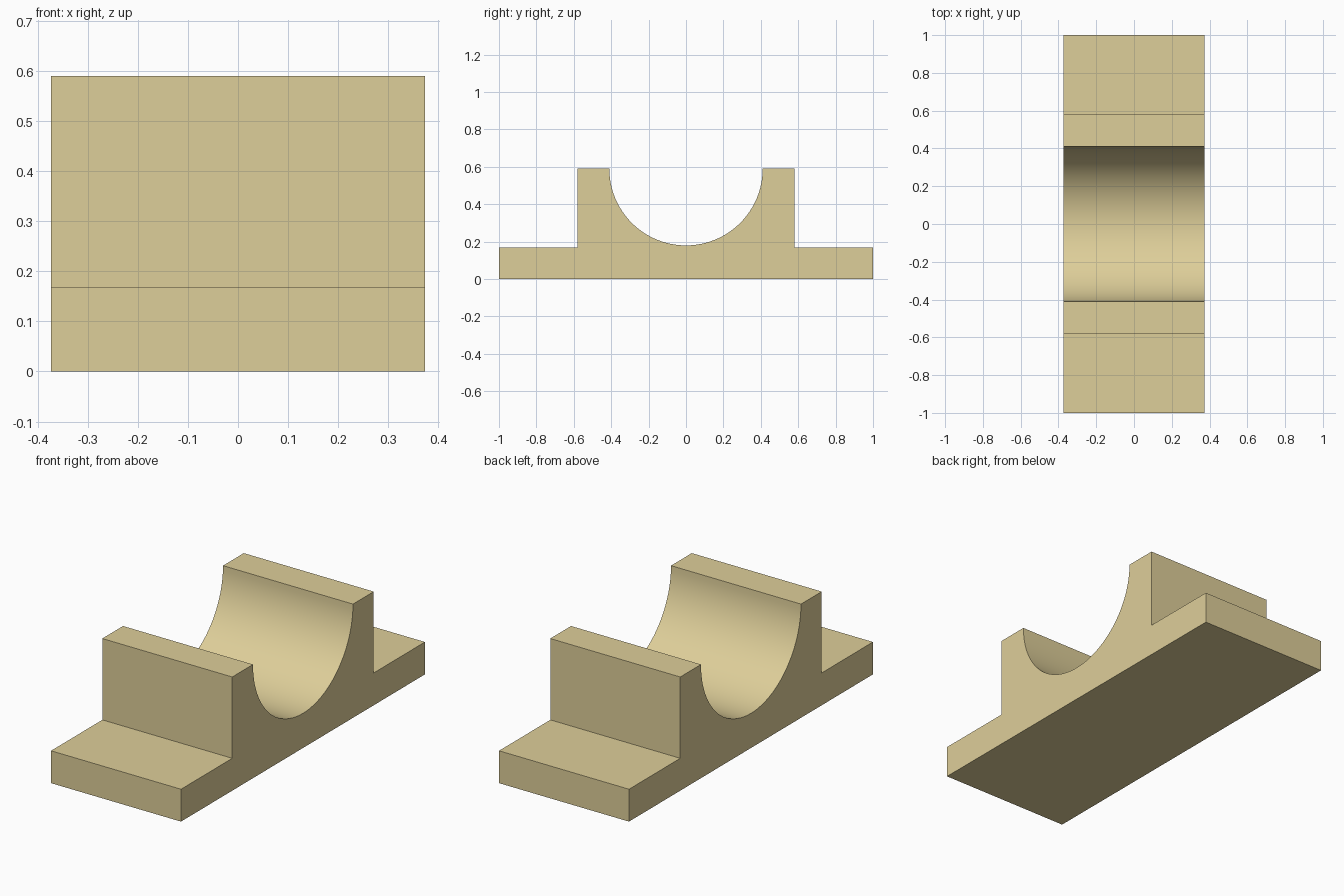
import bpy, bmesh, math

if "Cube" in bpy.data.objects:
    bpy.data.objects.remove(bpy.data.objects["Cube"])

HALF_WIDTH = 0.373   # along x
BASE_H, TOP_H = 0.168, 0.59
BLOCK_Y, RADIUS = 0.58, 0.41
SEGMENTS = 48

# Side profile (y, z): flanged base, raised block and half-round cradle
outer = [(1.0, 0.0), (1.0, BASE_H), (BLOCK_Y, BASE_H), (BLOCK_Y, TOP_H)]
cradle = [(RADIUS * math.cos(math.pi * i / SEGMENTS),
           TOP_H - RADIUS * math.sin(math.pi * i / SEGMENTS))
          for i in range(SEGMENTS + 1)]
profile = outer + cradle + [(-y, z) for y, z in reversed(outer)]

# Extrude the profile across the width
bm = bmesh.new()
face = bm.faces.new([bm.verts.new((-HALF_WIDTH, y, z)) for y, z in profile])
ext = bmesh.ops.extrude_face_region(bm, geom=[face], use_keep_orig=True)
moved = [v for v in ext["geom"] if isinstance(v, bmesh.types.BMVert)]
bmesh.ops.translate(bm, verts=moved, vec=(2 * HALF_WIDTH, 0, 0))
bmesh.ops.recalc_face_normals(bm, faces=bm.faces[:])
mesh = bpy.data.meshes.new("bearing_cradle")
bm.to_mesh(mesh)
bm.free()

block = bpy.data.objects.new("bearing_cradle", mesh)
bpy.context.collection.objects.link(block)

# Sand-coloured finish
mat = bpy.data.materials.new("sand")
mat.diffuse_color = (0.73, 0.62, 0.32, 1.0)
mat.use_nodes = True
mat.node_tree.nodes["Principled BSDF"].inputs["Base Color"].default_value = mat.diffuse_color
mesh.materials.append(mat)

# Smooth cradle, crisp edges elsewhere
bpy.context.view_layer.objects.active = block
block.select_set(True)
bpy.ops.object.shade_smooth_by_angle(angle=math.radians(30))
